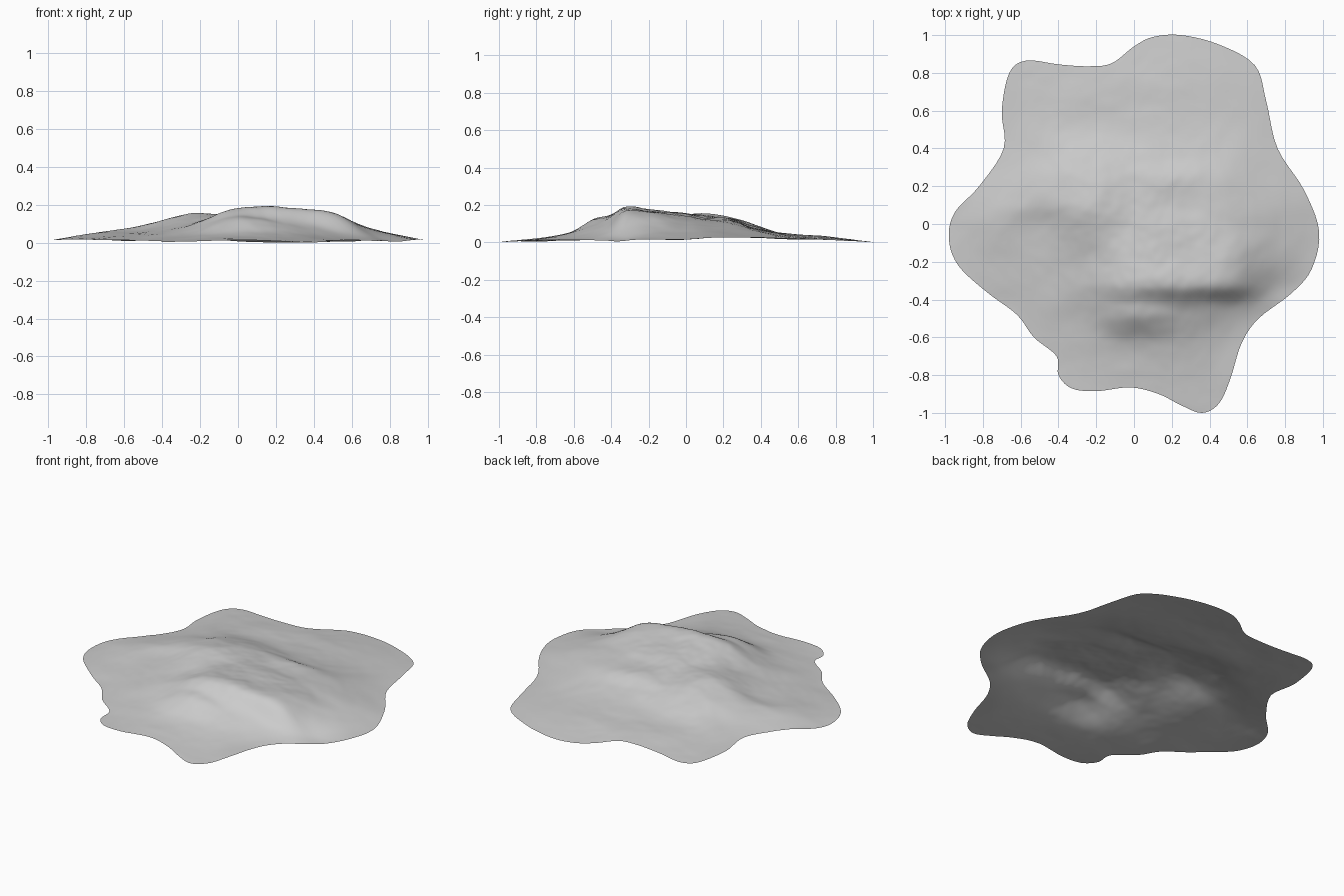
import bpy, bmesh
from mathutils import Vector, noise

if "Cube" in bpy.data.objects:
    bpy.data.objects.remove(bpy.data.objects["Cube"])

# Shoreline of the landform, counter-clockwise
OUTLINE = [(.98, -.04), (.9, .18), (.76, .4), (.7, .65), (.64, .84), (.45, .95), (.25, 1),
           (.1, .99), (0, .94), (-.12, .85), (-.25, .835), (-.4, .845), (-.57, .865),
           (-.66, .8), (-.7, .6), (-.69, .4), (-.82, .2), (-.95, .06), (-.98, -.08),
           (-.93, -.22), (-.78, -.36), (-.62, -.48), (-.53, -.6), (-.41, -.7), (-.4, -.8),
           (-.33, -.87), (-.2, -.885), (-.02, -.865), (.13, -.9), (.25, -.96), (.36, -1),
           (.45, -.95), (.51, -.82), (.57, -.63), (.66, -.5), (.83, -.37), (.94, -.24)]

# Height sections in hundredths, west to east, keyed by their y position
STATIONS = [-1, -.75, -.5, -.25, 0, .25, .5, .75, 1]
SECTIONS = {
    -1: [1, 1, 1, 1, 1, 1, 1, 1, 1],
    -.8: [1, 1, 1, 2, 3, 3, 2, 1, 1],
    -.62: [2, 2, 2, 4, 6, 6, 3, 1, 1],
    -.5: [2, 2, 3, 6, 13, 10, 5, 1, 1],
    -.42: [2, 2, 4, 8, 15, 13, 8, 2, 1],
    -.33: [2, 3, 5, 10, 19, 19, 16, 3, 2],
    -.2: [2, 4, 6, 11, 18, 18, 16, 6, 2],
    0: [2, 6, 8, 15, 16, 16, 13, 7, 2],
    .1: [2, 6, 10, 16, 15, 14, 12, 7, 2],
    .25: [2, 4, 9, 14, 13, 13, 10, 5, 2],
    .35: [2, 3, 7, 11, 10, 9, 8, 4, 2],
    .5: [2, 2, 5, 6, 6, 6, 5, 3, 2],
    .75: [2, 2, 3, 4, 4, 4, 3, 2, 1],
    1: [1, 1, 1, 1, 1, 1, 1, 1, 1],
}


def hermite(keys, values, t):
    """Smooth curve through the values at unevenly spaced keys."""
    last = len(keys) - 1
    i = 0
    while i < last - 1 and t > keys[i + 1]:
        i += 1

    def slope(k):
        a, b = max(k - 1, 0), min(k + 1, last)
        return (values[b] - values[a]) / (keys[b] - keys[a])

    span = keys[i + 1] - keys[i]
    u = min(max((t - keys[i]) / span, 0), 1)
    ease = u * u * (3 - 2 * u)
    return (values[i] * (1 - ease) + values[i + 1] * ease
            + span * u * (1 - u) * (slope(i) * (1 - u) - slope(i + 1) * u))


def height(x, y):
    rows = list(SECTIONS)
    column = [hermite(STATIONS, SECTIONS[row], x) for row in rows]
    base = hermite(rows, column, y) / 100
    # Weathered gullies, stronger on high ground
    gully = noise.fractal(Vector((x * 5, y * 5, 0)), 1, 2, 3)
    return base + gully * (.002 + base * .03)


def shoreline(steps):
    """Closed smooth curve through the outline points."""
    count = len(OUTLINE)
    keys = list(range(-2, count + 3))
    xs = [OUTLINE[k % count][0] for k in keys]
    ys = [OUTLINE[k % count][1] for k in keys]
    return [(hermite(keys, xs, s / steps), hermite(keys, ys, s / steps))
            for s in range(count * steps)]


# Terrain sheet: rings of vertices shrinking from the shore to the middle
RINGS = 70
shore = shoreline(5)
bm = bmesh.new()
centre = bm.verts.new((0, 0, height(0, 0)))
inner = None
for r in range(1, RINGS + 1):
    f = r / RINGS
    ring = [bm.verts.new((x * f, y * f, height(x * f, y * f))) for x, y in shore]
    for k in range(len(ring)):
        n = (k + 1) % len(ring)
        if inner:
            bm.faces.new((inner[k], ring[k], ring[n], inner[n]))
        else:
            bm.faces.new((centre, ring[k], ring[n]))
    inner = ring

# Rest the lowest point on the ground
lowest = min(v.co.z for v in bm.verts)
for v in bm.verts:
    v.co.z -= lowest
for face in bm.faces:
    face.smooth = True

mesh = bpy.data.meshes.new("hill_terrain")
bm.to_mesh(mesh)
bm.free()
hill = bpy.data.objects.new("hill_terrain", mesh)
bpy.context.collection.objects.link(hill)

# Plain stone colour
stone = bpy.data.materials.new("stone_grey")
stone.use_nodes = True
colour = (.6, .6, .6, 1)
stone.diffuse_color = colour
stone.node_tree.nodes["Principled BSDF"].inputs["Base Color"].default_value = colour
mesh.materials.append(stone)
